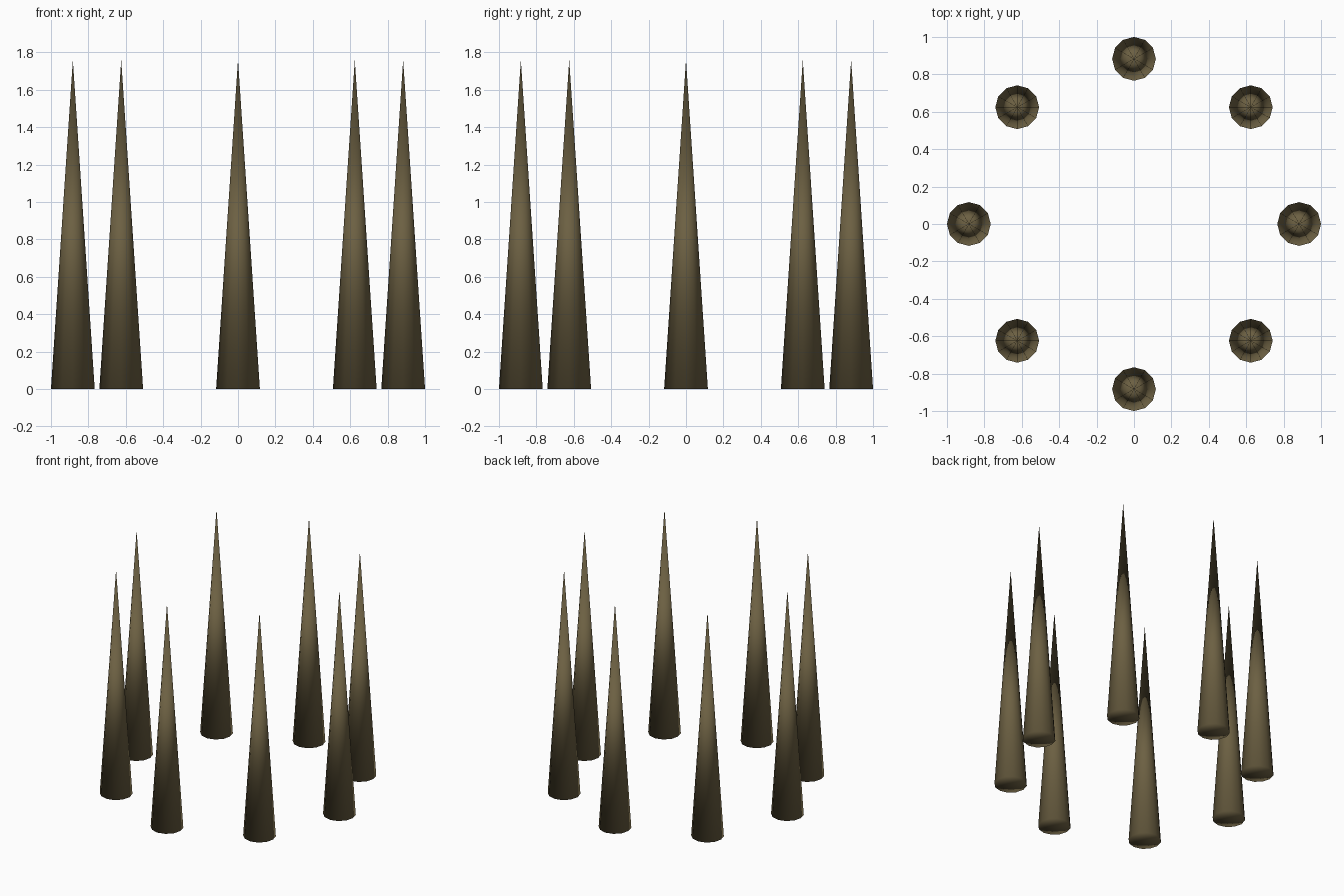
import bpy, math

if "Cube" in bpy.data.objects:
    bpy.data.objects.remove(bpy.data.objects["Cube"])

RING, RADIUS, HEIGHT, COUNT = 0.883, 0.117, 1.76, 8

mat = bpy.data.materials.new("dark_olive_brown")
mat.diffuse_color = (0.15, 0.117, 0.055, 1)
mat.use_nodes = True
mat.node_tree.nodes["Principled BSDF"].inputs["Base Color"].default_value = mat.diffuse_color

# Ring of eight slender, smooth-shaded twelve-sided spikes
for i in range(COUNT):
    a = 2 * math.pi * i / COUNT
    bpy.ops.mesh.primitive_cone_add(
        vertices=12, radius1=RADIUS, radius2=0, depth=HEIGHT,
        end_fill_type='TRIFAN',
        location=(RING * math.cos(a), RING * math.sin(a), HEIGHT / 2))
    spike = bpy.context.object
    spike.name = f"spike_{i + 1}"
    spike.data.materials.append(mat)
    bpy.ops.object.shade_smooth()
